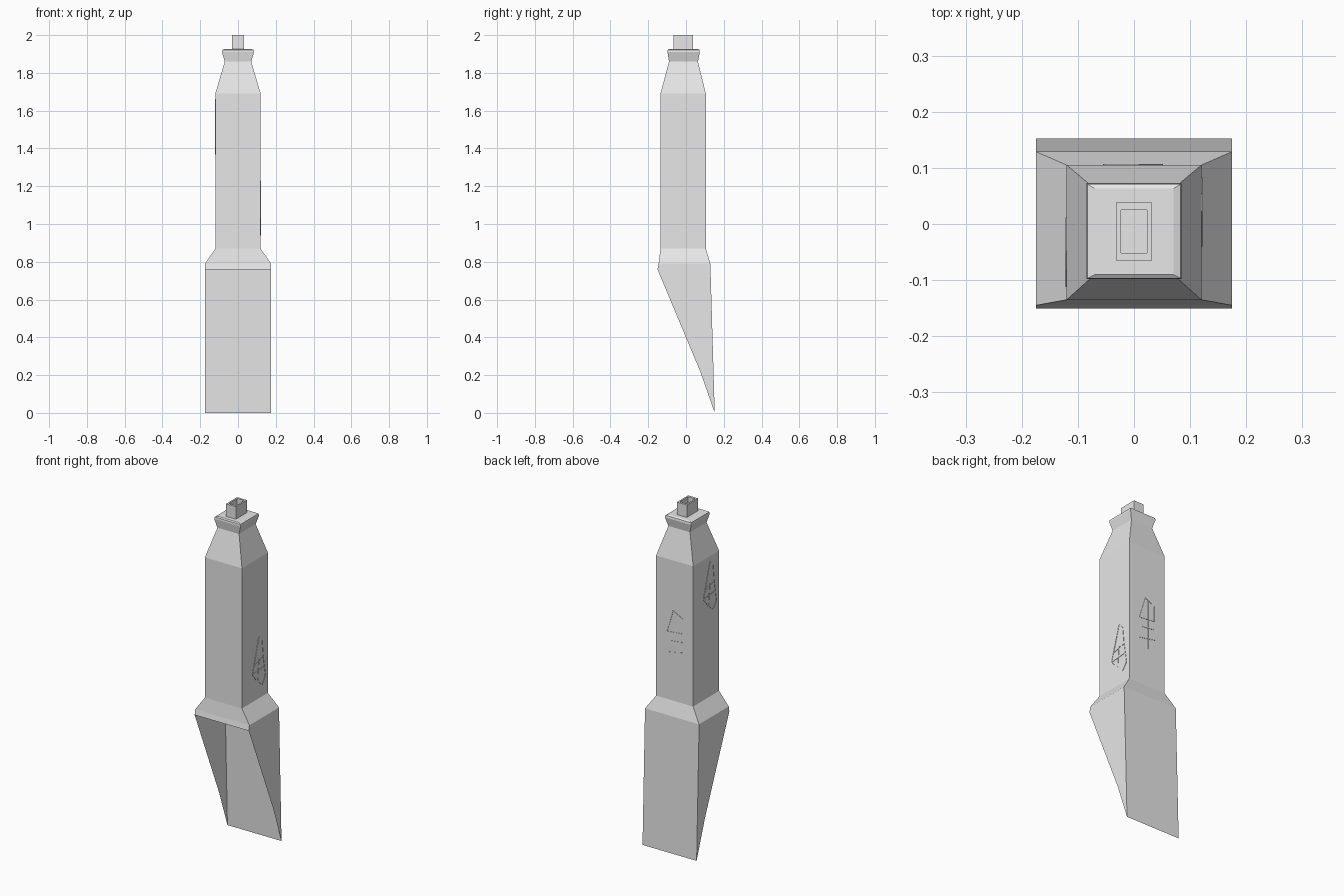
import bpy
import bmesh
from mathutils import Vector

cube = bpy.data.objects.get("Cube")
if cube:
    bpy.data.objects.remove(cube, do_unlink=True)

grey = bpy.data.materials.new("plain grey")
grey.use_nodes = True
grey.diffuse_color = (0.8, 0.8, 0.8, 1)
grey.node_tree.nodes["Principled BSDF"].inputs["Base Color"].default_value = (0.8, 0.8, 0.8, 1)


def finish(name, bm):
    mesh = bpy.data.meshes.new(name)
    bm.to_mesh(mesh)
    bm.free()
    mesh.materials.append(grey)
    obj = bpy.data.objects.new(name, mesh)
    bpy.context.collection.objects.link(obj)
    return obj


def loft(name, rings, cap=True):
    """Stack rectangular rings (half width, front y, back y, z) into a shell."""
    bm = bmesh.new()
    loops = []
    for w, front, back, z in rings:
        corners = [(-w, front), (w, front), (w, back), (-w, back)]
        loops.append([bm.verts.new((x, y, z)) for x, y in corners])
    for low, high in zip(loops, loops[1:]):
        for i in range(4):
            j = (i + 1) % 4
            bm.faces.new((low[i], low[j], high[j], high[i]))
    if cap:
        bm.faces.new(loops[-1])
    return finish(name, bm)


# Shaft with flared collar, tapered neck and lipped cap
loft("tower_shaft", [
    (0.175, -0.145, 0.129, 0.79),
    (0.12, -0.135, 0.105, 0.87),
    (0.12, -0.135, 0.105, 1.69),
    (0.07, -0.09, 0.063, 1.86),
    (0.085, -0.098, 0.073, 1.91),
    (0.083, -0.097, 0.071, 1.922),
    (0.07, -0.09, 0.063, 1.927),
])

# Small hollow block on the cap
loft("top_socket", [
    (0.032, -0.065, 0.038, 1.925),
    (0.032, -0.065, 0.038, 2.0),
    (0.023, -0.052, 0.025, 2.0),
    (0.023, -0.052, 0.025, 1.95),
])

# Open-fronted wedge below the collar: two cheeks, a back and a front lip
bm = bmesh.new()
profile = [(-0.145, 0.79), (-0.151, 0.76), (0.075, 0.22), (0.152, 0.0), (0.129, 0.79)]
right = [bm.verts.new((-0.175, y, z)) for y, z in profile]
left = [bm.verts.new((0.175, y, z)) for y, z in profile]
bm.faces.new(left)
bm.faces.new(right[::-1])
bm.faces.new((right[1], left[1], left[0], right[0]))
bm.faces.new((left[3], right[3], right[4], left[4]))
bm.normal_update()
for face in bm.faces:
    centre = face.calc_center_median()
    if face.normal.dot(Vector((centre.x, centre.y, 0))) < 0:
        face.normal_flip()
finish("lower_wedge", bm)


def mark(name, origin, across, out, strokes):
    """Thin raised strokes lying on a wall; points are (across, up)."""
    origin, across, out = Vector(origin), Vector(across), Vector(out)
    up = Vector((0, 0, 1))
    bm = bmesh.new()
    for stroke in strokes:
        points = [origin + across * a + up * b for a, b in stroke]
        for start, end in zip(points, points[1:]):
            side = (end - start).cross(out).normalized() * 0.002
            base = [start - side, end - side, end + side, start + side]
            verts = [bm.verts.new(p + out * h) for h in (-0.001, 0.002) for p in base]
            for i in range(4):
                j = (i + 1) % 4
                bm.faces.new((verts[i], verts[j], verts[j + 4], verts[i + 4]))
            bm.faces.new(verts[4:])
            bm.faces.new(verts[3::-1])
    bmesh.ops.recalc_face_normals(bm, faces=bm.faces)
    finish(name, bm)


# Pointed loop mark, repeated on both side walls
loop_mark = [
    [(0, 0.15), (0.03, 0.12), (0.04, 0.02), (0.06, -0.1), (0.03, -0.14),
     (-0.02, -0.1), (-0.06, -0.05), (-0.02, 0.08), (0, 0.15)],
    [(-0.04, 0.0), (0.04, 0.02)],
    [(-0.06, -0.05), (0.05, -0.04)],
    [(0.0, 0.02), (-0.01, -0.1)],
]
mark("left_wall_mark", (0.12, 0.022, 1.08), (0, 1, 0), (1, 0, 0), loop_mark)
mark("right_wall_mark", (-0.12, -0.05, 1.51), (0, -1, 0), (-1, 0, 0), loop_mark)

# Crossed-stroke mark on the back wall
crossed_mark = [
    [(-0.01, 0.15), (0.05, 0.12), (0.05, 0.03), (-0.05, 0.02), (-0.01, 0.15)],
    [(0.01, 0.14), (0.01, -0.15)],
    [(-0.05, 0.02), (-0.05, -0.1), (0.055, -0.08)],
    [(-0.03, -0.03), (0.05, -0.02)],
]
mark("back_wall_mark", (0, 0.105, 1.245), (-1, 0, 0), (0, 1, 0), crossed_mark)
